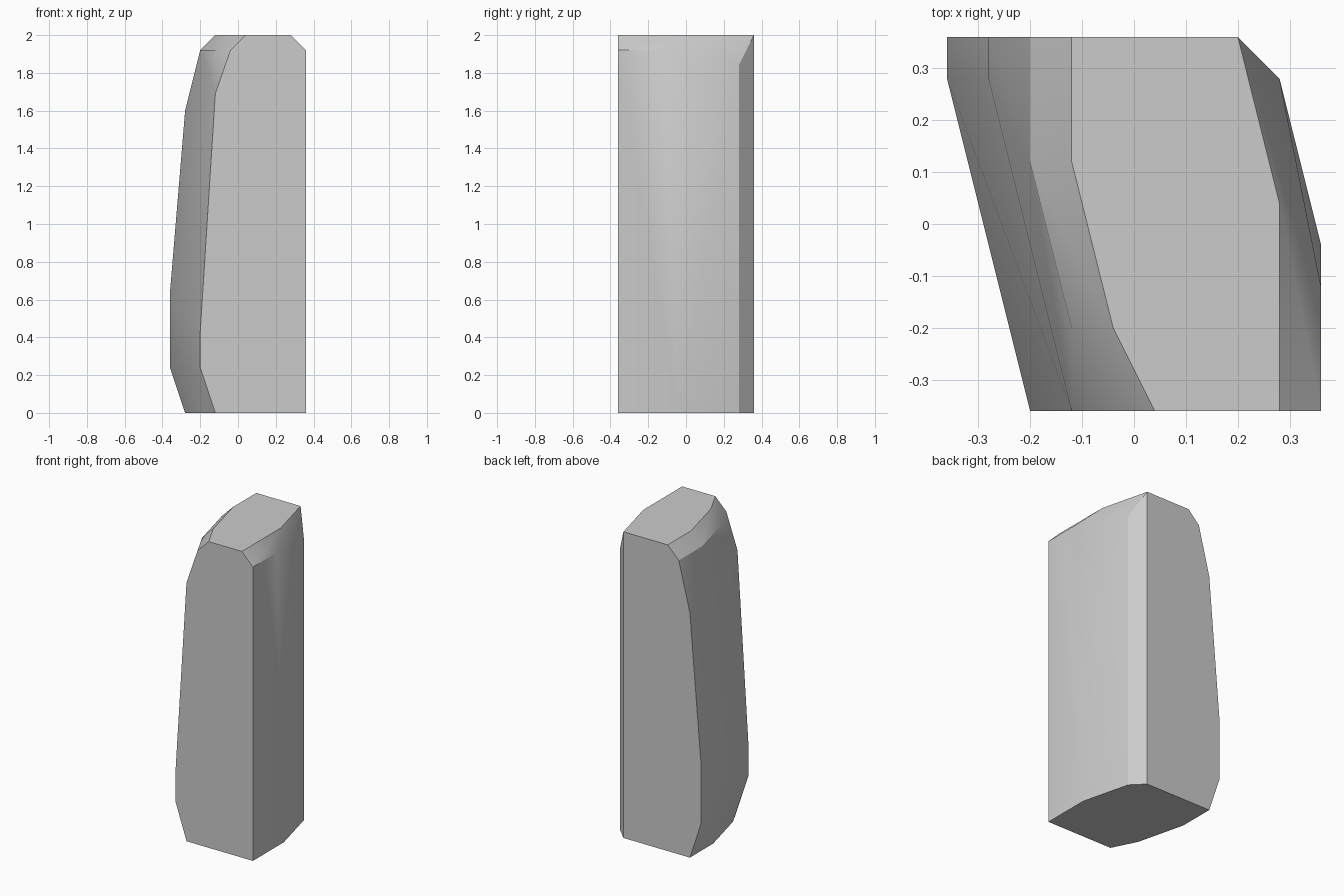
import bpy
import bmesh
import math

cube = bpy.data.objects.get("Cube")
if cube:
    bpy.data.objects.remove(cube, do_unlink=True)

# Stone colour
stone = bpy.data.materials.new("stone grey")
stone.use_nodes = True
GREY = (0.6, 0.6, 0.6, 1.0)
stone.diffuse_color = GREY
stone.node_tree.nodes["Principled BSDF"].inputs["Base Color"].default_value = GREY

points = []

# Worn left side: curved ends, as (height, x of the front corner)
curve = [(-0.36, 0), (-0.2, -0.08), (0.12, -0.16), (0.36, -0.16)]
for z, x in [(0, -0.12), (1.92, -0.04), (2, 0.04)]:
    points += [(x + dx, y, z) for y, dx in curve]

# Bulging belly of the left side, as (x, front height, back height)
for x, z_front, z_back in [(-0.2, 0.24, 0.24), (-0.2, 0.43, 0.64), (-0.12, 1.69, 1.6)]:
    points += [(x, -0.36, z_front), (x - 0.16, 0.28, z_back), (x - 0.16, 0.36, z_back)]

# Right side: upright wall with a turned back corner
points += [(0.36, -0.36, 0), (0.36, -0.04, 0), (0.28, 0.28, 0), (0.2, 0.36, 0)]
# Bevelled right rim and top edge
points += [(0.36, -0.36, 1.92), (0.36, -0.12, 1.92), (0.28, 0.28, 1.84)]
points += [(0.28, -0.36, 2), (0.28, 0.04, 2), (0.2, 0.36, 2)]

# Wrap the corners into one solid block
bm = bmesh.new()
for p in points:
    bm.verts.new(p)
bmesh.ops.convex_hull(bm, input=bm.verts[:])
bmesh.ops.delete(bm, geom=[v for v in bm.verts if not v.link_faces], context="VERTS")
bmesh.ops.dissolve_limit(bm, angle_limit=math.radians(0.5), verts=bm.verts[:], edges=bm.edges[:])
bmesh.ops.recalc_face_normals(bm, faces=bm.faces[:])
mesh = bpy.data.meshes.new("stone_block")
bm.to_mesh(mesh)
bm.free()
mesh.materials.append(stone)

block = bpy.data.objects.new("stone_block", mesh)
bpy.context.collection.objects.link(block)
bpy.ops.object.select_all(action="DESELECT")
block.select_set(True)
bpy.context.view_layer.objects.active = block
bpy.ops.object.shade_smooth_by_angle(angle=math.radians(30))
